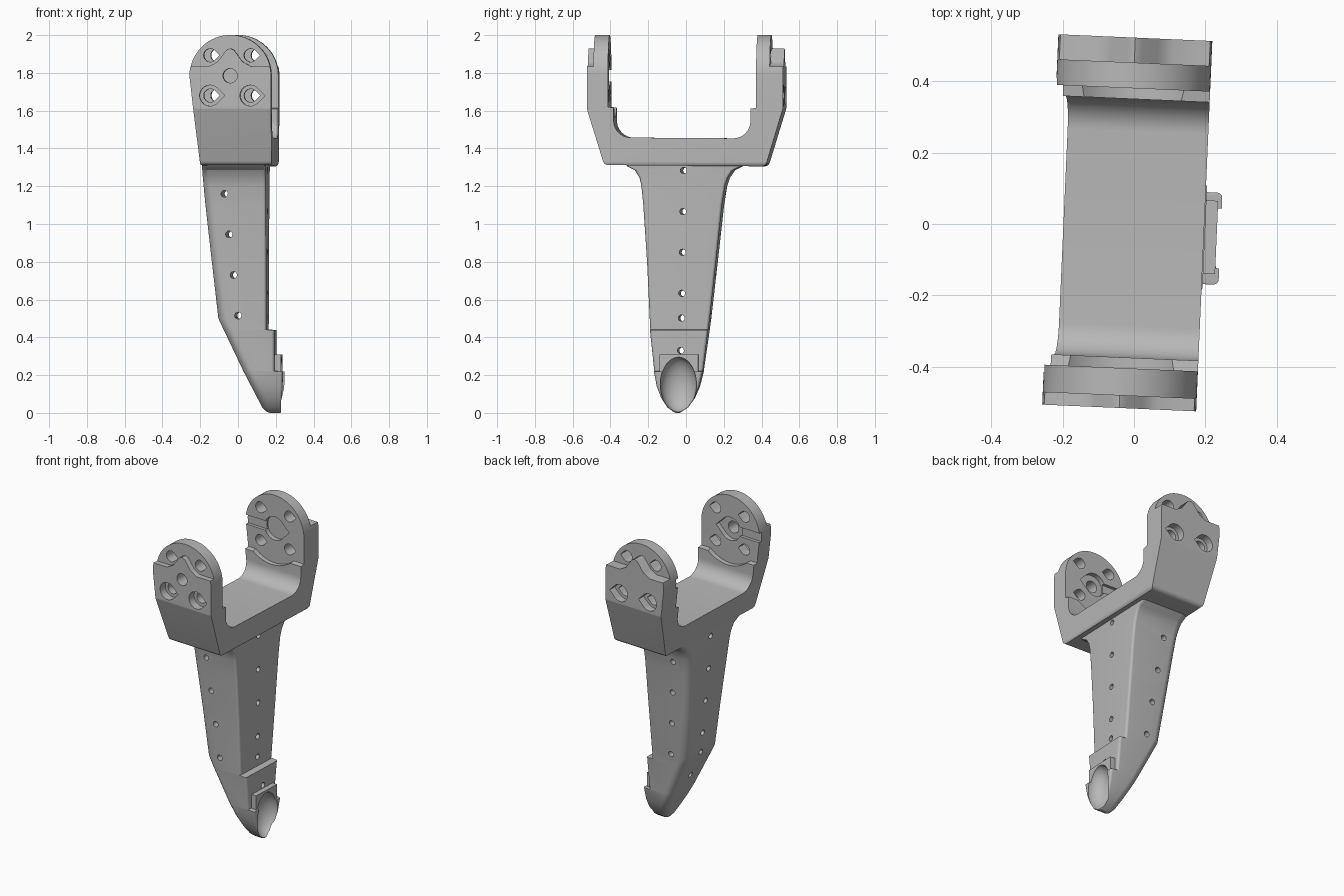
import bpy, bmesh, math
from mathutils import Matrix, Vector

cube = bpy.data.objects.get("Cube")
if cube:
    bpy.data.objects.remove(cube, do_unlink=True)

grey = bpy.data.materials.new("plain grey")
grey.use_nodes = True
COLOR = (0.48, 0.48, 0.48, 1)
grey.diffuse_color = COLOR
grey.node_tree.nodes["Principled BSDF"].inputs["Base Color"].default_value = COLOR


def to_object(name, bm):
    bmesh.ops.recalc_face_normals(bm, faces=bm.faces[:])
    mesh = bpy.data.meshes.new(name)
    bm.to_mesh(mesh)
    bm.free()
    mesh.materials.append(grey)
    obj = bpy.data.objects.new(name, mesh)
    bpy.context.collection.objects.link(obj)
    return obj


def loft(name, rings):
    bm = bmesh.new()
    loops = [[bm.verts.new(p) for p in ring] for ring in rings]
    n = len(loops[0])
    for a, b in zip(loops, loops[1:]):
        for i in range(n):
            j = (i + 1) % n
            bm.faces.new((a[i], a[j], b[j], b[i]))
    bm.faces.new(loops[0])
    bm.faces.new(loops[-1])
    return to_object(name, bm)


def prism(name, pts, axis, start, end):
    place = (lambda d, p: (d, p[0], p[1])) if axis == "x" else (lambda d, p: (p[0], d, p[1]))
    return loft(name, [[place(d, p) for p in pts] for d in (start, end)])


def rounded(corners, steps=8):
    """Polygon from (a, b, radius) corners, with each corner filleted."""
    out = []
    for i, (a, b, r) in enumerate(corners):
        p = Vector((a, b))
        if r == 0:
            out.append(p)
            continue
        u = (Vector(corners[i - 1][:2]) - p).normalized()
        v = (Vector(corners[(i + 1) % len(corners)][:2]) - p).normalized()
        half = u.angle(v) / 2
        centre = p + (u + v).normalized() * r / math.sin(half)
        s = p + u * r / math.tan(half) - centre
        e = p + v * r / math.tan(half) - centre
        for k in range(steps + 1):
            out.append(centre + s.lerp(e, k / steps).normalized() * r)
    return out


def arc(cx, cz, r, start, end, n=24):
    angles = [math.radians(start + (end - start) * i / n) for i in range(n + 1)]
    return [(cx + r * math.cos(t), cz + r * math.sin(t)) for t in angles]


def teardrop(cx, cz, r):
    return arc(cx, cz, r, 45, 315) + [(cx + r * math.sqrt(2), cz)]


def combine(obj, tool, operation="DIFFERENCE"):
    mod = obj.modifiers.new("combine", "BOOLEAN")
    mod.operation = operation
    mod.solver = "EXACT"
    mod.object = tool
    bpy.context.view_layer.objects.active = obj
    bpy.ops.object.modifier_apply(modifier=mod.name)
    bpy.data.objects.remove(tool, do_unlink=True)


# Yoke: U-shaped cross-section trimmed by the rounded ear outline
EAR_X, EAR_Z, EAR_R = -0.019, 1.785, 0.216
u_shape = rounded([
    (-0.425, 1.312, 0.03), (0.43, 1.305, 0.03), (0.522, 1.61, 0.03), (0.522, 2.1, 0),
    (0.38, 2.1, 0), (0.38, 1.615, 0), (0.35, 1.61, 0), (0.35, 1.453, 0.09),
    (-0.375, 1.458, 0.09), (-0.375, 1.615, 0), (-0.405, 1.62, 0), (-0.405, 2.1, 0),
    (-0.517, 2.1, 0), (-0.517, 1.61, 0.03)])
yoke = prism("yoke", u_shape, "x", -0.4, 0.4)
ear_top = [(x, z, 0) for x, z in arc(EAR_X, EAR_Z, EAR_R, 0, 180, 40)]
outline = rounded([(-0.18, 1.3, 0.03), (0.197, 1.3, 0.03)] + ear_top)
combine(yoke, prism("ear_outline", outline, "y", -0.8, 0.8), "INTERSECT")

# Stepped, peaked edge of the outer plates
peak = [(-0.4, 1.835), (-0.13, 1.835), (-0.085, 1.86), (-0.04, 1.92), (-0.019, 1.93),
        (0.002, 1.92), (0.045, 1.86), (0.09, 1.835), (0.4, 1.835), (0.4, 2.2), (-0.4, 2.2)]
combine(yoke, prism("front_step", peak, "y", -0.7, -0.482))
combine(yoke, prism("back_step", peak, "y", 0.452, 0.7))

# Ear details: inner clearance, screw holes, centre recess and side slot
for outer, inner, sign in ((-0.517, -0.405, -1), (0.522, 0.38, 1)):
    combine(yoke, prism("clearance", arc(EAR_X, EAR_Z, 0.222, 0, 352.5, 47), "y", sign * 0.2, inner))
    combine(yoke, prism("recess", teardrop(EAR_X, EAR_Z, 0.075), "y", sign * 0.3, inner + sign * 0.03))
    slot = [(-0.5, 1.755), (EAR_X, 1.755), (EAR_X, 1.815), (-0.5, 1.815)]
    combine(yoke, prism("slot", slot, "y", sign * 0.3, inner + sign * 0.02))
    for side in (-1, 1):
        x = EAR_X + side * 0.107
        for z in (1.893, 1.68):
            combine(yoke, prism("hole", teardrop(x, z, 0.035), "y", sign * 0.3, sign * 0.7))
        combine(yoke, prism("counterbore", teardrop(x, 1.68, 0.055), "y", outer - sign * 0.05, sign * 0.7))
combine(yoke, prism("centre_hole", arc(EAR_X, EAR_Z, 0.038, 0, 345, 23), "y", -0.7, -0.3))

# Leg: lofted rounded sections (z, x back, x face, y front, y rear)
sections = [
    (1.34, -0.18, 0.158, -0.33, 0.32), (1.305, -0.18, 0.158, -0.305, 0.295),
    (1.285, -0.18, 0.158, -0.265, 0.255), (1.245, -0.178, 0.158, -0.24, 0.228),
    (1.2, -0.174, 0.158, -0.23, 0.213), (1.1, -0.165, 0.158, -0.22, 0.197),
    (0.8, -0.132, 0.158, -0.2, 0.165), (0.5, -0.098, 0.158, -0.186, 0.132),
    (0.442, -0.071, 0.158, -0.183, 0.125), (0.438, -0.069, 0.2, -0.183, 0.125),
    (0.222, 0.033, 0.2, -0.16, 0.098), (0.218, 0.035, 0.244, -0.16, 0.098),
    (0.14, 0.075, 0.242, -0.145, 0.08), (0.08, 0.105, 0.238, -0.122, 0.055),
    (0.03, 0.13, 0.235, -0.09, 0.02), (0.008, 0.15, 0.232, -0.06, -0.012),
    (0.0, 0.17, 0.225, -0.045, -0.025)]
rings = []
for z, xb, xf, yf, yr in sections:
    limit = 0.42 * min(xf - xb, yr - yf)
    big, small = min(0.05, limit), min(0.015, limit)
    pts = rounded([(xb, yf, big), (xf, yf, small), (xf, yr, small), (xb, yr, big)], 6)
    rings.append([(p.x, p.y, z) for p in pts])
leg = loft("leg", rings)

# Raised block and hollow scoop at the foot
pad = [(-0.13, 0.15), (0.075, 0.15), (0.075, 0.31), (-0.13, 0.31)]
combine(leg, prism("foot_block", pad, "x", 0.17, 0.233), "UNION")
bm = bmesh.new()
bmesh.ops.create_uvsphere(bm, u_segments=40, v_segments=24, radius=1)
bmesh.ops.transform(bm, verts=bm.verts[:], matrix=Matrix.Translation((0.242, -0.03, 0.15))
                    @ Matrix.Diagonal((0.085, 0.096, 0.146, 1)))
combine(leg, to_object("scoop", bm))

# Rows of small through holes in both directions
for i in range(4):
    ring = arc(-0.062 + 0.0235 * i, 1.16 - 0.215 * i, 0.018, 0, 337.5, 15)
    combine(leg, prism("cross_hole", ring, "y", -0.6, 0.6))
for z in (1.283, 1.066, 0.85, 0.633, 0.502, 0.33):
    ring = arc(-0.024 + 0.014 * z, z, 0.017, 0, 337.5, 15)
    combine(leg, prism("face_hole", ring, "x", -0.6, 0.6))

# Shading and the slight turn of the whole piece
for obj in (yoke, leg):
    obj.rotation_euler.z = math.radians(-2.5)
    bpy.ops.object.select_all(action="DESELECT")
    obj.select_set(True)
    bpy.context.view_layer.objects.active = obj
    bpy.ops.object.shade_smooth_by_angle(angle=math.radians(30))
